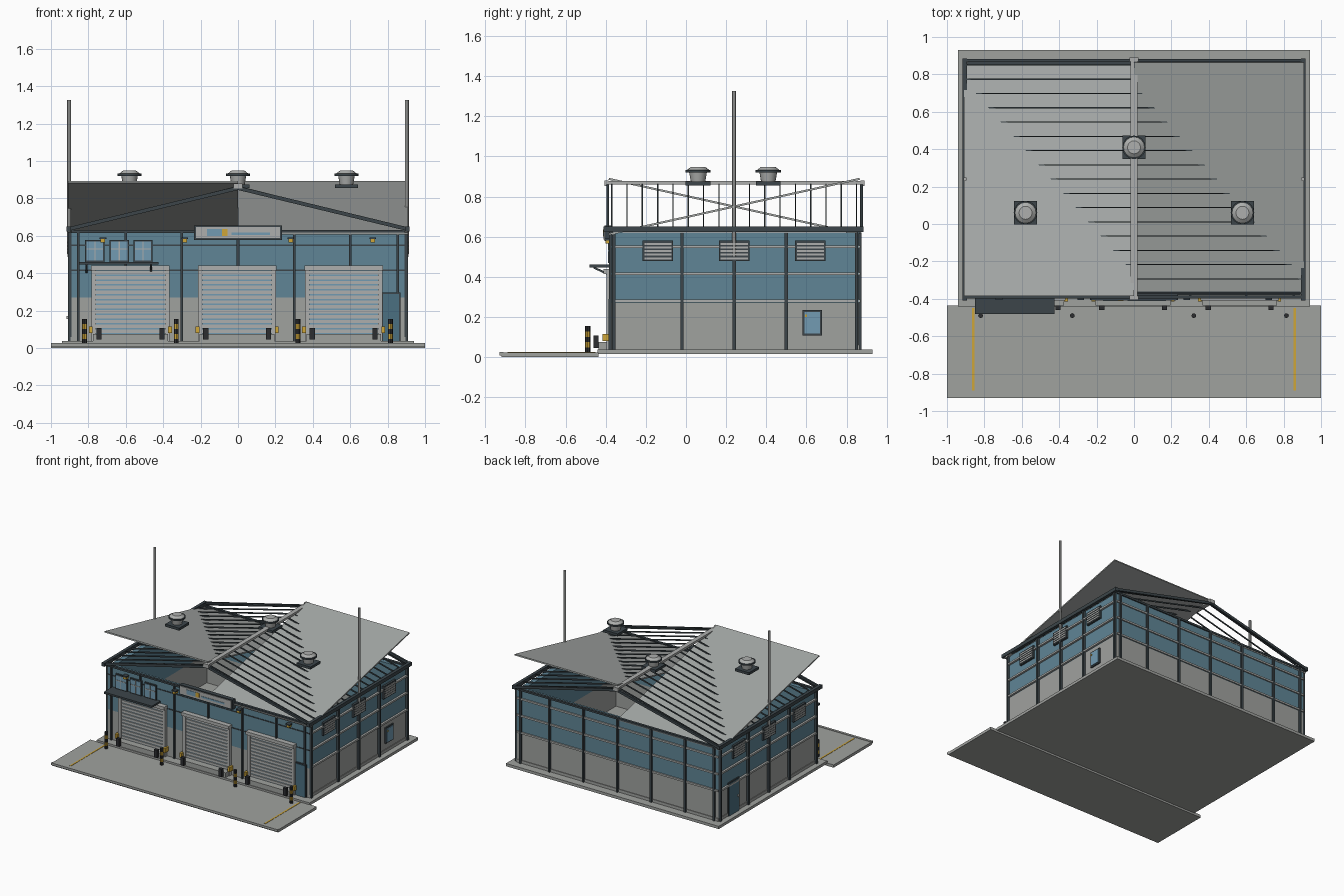
import bpy, bmesh
from mathutils import Matrix, Vector

cube = bpy.data.objects.get("Cube")
if cube:
    bpy.data.objects.remove(cube, do_unlink=True)


def material(name, r, g, b):
    m = bpy.data.materials.new(name)
    m.use_nodes = True
    m.diffuse_color = (r, g, b, 1)
    m.node_tree.nodes["Principled BSDF"].inputs["Base Color"].default_value = (r, g, b, 1)
    return m


CONCRETE = material("concrete grey", .35, .36, .345)
ROOF = material("roof grey", .38, .4, .39)
BLUE = material("wall blue", .115, .235, .305)
DOOR = material("door blue", .07, .16, .22)
DARK = material("dark steel", .045, .06, .068)
LIGHT = material("light metal", .42, .43, .42)
YELLOW = material("safety yellow", .62, .38, .04)
GLASS = material("window blue", .17, .33, .45)
BLACK = material("rubber black", .025, .027, .03)


class Part:
    """One object gathered from simple solids, each with its own material."""

    def __init__(self, name):
        self.name, self.bm, self.mats = name, bmesh.new(), []

    def paint(self, verts, mat):
        if mat not in self.mats:
            self.mats.append(mat)
        for f in {f for v in verts for f in v.link_faces}:
            f.material_index = self.mats.index(mat)

    def solid(self, matrix, mat):
        self.paint(bmesh.ops.create_cube(self.bm, size=1, matrix=matrix)["verts"], mat)

    def box(self, mat, x, y, z):
        """Box from (low, high) pairs."""
        lo, hi = Vector((x[0], y[0], z[0])), Vector((x[1], y[1], z[1]))
        self.solid(Matrix.Translation((lo + hi) / 2) @ Matrix.Diagonal((hi - lo).to_4d()), mat)

    def bar(self, mat, a, b, w, h):
        """Box running from a to b, w wide and h deep."""
        a, b = Vector(a), Vector(b)
        d = b - a
        turn = d.to_track_quat("X", "Z").to_matrix().to_4x4()
        self.solid(Matrix.Translation((a + b) / 2) @ turn @ Matrix.Diagonal((d.length, w, h, 1)), mat)

    def drum(self, mat, x, y, z, r1, r2, n=16):
        v = bmesh.ops.create_cone(self.bm, cap_ends=True, segments=n, radius1=r1, radius2=r2,
                                  depth=z[1] - z[0],
                                  matrix=Matrix.Translation((x, y, sum(z) / 2)))["verts"]
        self.paint(v, mat)

    def done(self, smooth=False):
        me = bpy.data.meshes.new(self.name)
        self.bm.to_mesh(me)
        self.bm.free()
        for m in self.mats:
            me.materials.append(m)
        ob = bpy.data.objects.new(self.name, me)
        bpy.context.collection.objects.link(ob)
        if smooth:
            bpy.ops.object.select_all(action="DESELECT")
            ob.select_set(True)
            bpy.context.view_layer.objects.active = ob
            bpy.ops.object.shade_smooth_by_angle()


def about(c, half):
    return (c - half, c + half)


WX, Y0, Y1, FLOOR, SPLIT, TOP = .89, -.37, .86, .037, .27, .62
MID = .24
SIDES = (-1, 1)

# Ground slabs and painted lanes
p = Part("floor_slab")
p.box(CONCRETE, about(0, .94), (-.44, .93), (.015, FLOOR))
p.done()
p = Part("loading_apron")
p.box(CONCRETE, about(0, 1), (-.92, -.435), (0, .022))
p.box(CONCRETE, about(0, 1), (-.93, -.91), (.008, .026))
for s in SIDES:
    p.box(YELLOW, about(s * .86, .006), (-.89, -.45), (.02, .024))
p.done()

# Hollow walls: concrete below, blue cladding above
for name, mat, z in (("lower_wall", CONCRETE, (FLOOR, SPLIT)), ("upper_wall", BLUE, (SPLIT, TOP))):
    p = Part(name)
    for y in ((Y0, Y0 + .04), (Y1 - .04, Y1)):
        p.box(mat, about(0, WX), y, z)
    for s in SIDES:
        p.box(mat, about(s * (WX - .02), .02), (Y0, Y1), z)
    p.done()

# Steel columns
p = Part("columns")
for s in SIDES:
    for y in (Y0 + .01, -.02, MID, .5, Y1 - .01):
        p.box(DARK, about(s * .898, .01), about(y, .008), (FLOOR, TOP))
for x in (-.855, -.6, -.3, 0, .3, .6, .855):
    p.box(DARK, about(x, .008), about(Y1 + .005, .01), (FLOOR, TOP))
    low = .44 if x in (-.6, 0, .6) else FLOOR
    p.box(DARK, about(x, .007), about(Y0 - .005, .008), (low, TOP))
p.done()

# Horizontal rails and plinth
p = Part("wall_rails")
for z in (.28, .415, .55):
    for s in SIDES:
        p.box(LIGHT, about(s * .895, .011), (Y0 + .01, Y1 - .01), about(z, .007))
    p.box(LIGHT, about(0, WX), about(Y1, .01), about(z, .007))
p.box(DARK, about(0, WX), about(Y0, .004), about(.55, .004))
p.box(DARK, about(0, WX), about(Y0, .004), about(.415, .004))
for s in SIDES:
    p.box(CONCRETE, about(s * WX, .005), (Y0, Y1), (FLOOR, .06))
p.box(CONCRETE, about(0, WX), about(Y1, .005), (FLOOR, .06))
p.done()

# Two roof sheets pitched opposite ways
for s, name in ((-1, "roof_sheet_right"), (1, "roof_sheet_left")):
    p = Part(name)
    p.bar(ROOF, (s * .455, -.385, MID + .51 - s * .138), (s * .455, .865, MID + .51 + s * .138), .91, .01)
    p.done()

# Roof seams following the gable pitch
p = Part("roof_seams")
count = 17
for i in range(count):
    y = -.37 + i * 1.22 / (count - 1)
    for s in SIDES:
        p.bar(DARK, (0, y, .862), (s * .9, y, .635), .006, .01)
p.done()

# Ridge, rakes and gutters
p = Part("ridge_cap")
p.box(LIGHT, about(0, .018), (-.395, .88), (.86, .878))
for y in (-.395, .88):
    p.box(LIGHT, about(0, .024), about(y, .01), (.852, .88))
p.done()
p = Part("roof_edges")
for s in SIDES:
    for y in (-.39, .875):
        p.bar(DARK, (0, y, .855), (s * .91, y, .635), .014, .02)
    p.box(DARK, about(s * .905, .012), (-.41, .885), (.622, .65))
for y in (Y0, Y1):
    p.box(DARK, about(0, WX), about(y, .01), (.615, .63))
p.done()

# Roof ventilators
p = Part("roof_ventilators")
for x, y in ((-.58, .06), (.58, .06), (0, .41)):
    p.box(DARK, about(x, .062), about(y, .062), (.855, .875))
    p.drum(LIGHT, x, y, (.875, .925), .036, .045)
    p.drum(DARK, x, y, (.92, .932), .063, .063)
    p.drum(LIGHT, x, y, (.932, .948), .056, .035)
p.done(smooth=True)

# Tall side pipes
p = Part("side_pipes")
for s in SIDES:
    p.drum(LIGHT, s * .903, MID, (.5, 1.325), .01, .01, 12)
p.done(smooth=True)

# Louvred side vents
p = Part("side_louvres")
for s in SIDES:
    for y in (-.14, MID, .62):
        p.box(DARK, about(s * .9, .008), about(y, .076), (.478, .58))
        for i in range(5):
            p.box(LIGHT, about(s * .906, .006), about(y, .068), about(.492 + i * .018, .005))
p.done()

# Roller doors with sills, bumpers and guards
for n, cx in enumerate((-.575, -.005, .565)):
    p = Part(f"roller_door_{n + 1}")
    p.box(GLASS, about(cx, .19), (-.38, Y0), (.07, .42))
    for i in range(13):
        p.box(LIGHT, about(cx, .185), (-.388, Y0), about(.09 + i * .026, .009))
    p.box(LIGHT, about(cx, .21), (-.41, Y0), (.415, .44))
    p.box(CONCRETE, about(cx, .2), (-.435, Y0), (FLOOR, .075))
    for s in SIDES:
        p.box(LIGHT, about(cx + s * .196, .012), (-.395, Y0), (FLOOR, .42))
        p.box(BLACK, about(cx + s * .168, .014), (-.46, -.435), (.045, .108))
        p.box(YELLOW, about(cx + s * .212, .01), (-.415, Y0), (.08, .115))
    p.done()

# Striped bollards
p = Part("bollards")
for x in (-.82, -.33, .32, .815):
    for i in range(5):
        z = .02 + i * .027
        p.drum(YELLOW if i % 2 else BLACK, x, -.49, (z, z + .027), .013, .013, 8)
p.done()

# Office windows and canopy
p = Part("office_windows")
for x in (-.765, -.635, -.508):
    p.box(DARK, about(x, .052), (-.382, Y0), (.46, .578))
    p.box(GLASS, about(x, .044), (-.386, Y0), (.468, .57))
    p.box(LIGHT, about(x, .003), (-.389, Y0), (.468, .57))
    p.box(LIGHT, about(x, .044), (-.389, Y0), about(.53, .003))
p.done()
p = Part("window_canopy")
p.box(DARK, (-.85, -.425), (-.48, Y0), (.446, .46))
for x in (-.81, -.465):
    p.bar(DARK, (x, -.46, .446), (x, Y0, .405), .01, .01)
p.done()

# Blank sign board with coloured patches
p = Part("sign_board")
p.box(DARK, about(0, .235), (-.405, Y0), (.578, .656))
p.box(LIGHT, about(0, .225), (-.41, Y0), (.587, .648))
p.box(GLASS, (-.165, -.085), (-.413, -.4), (.6, .635))
p.box(YELLOW, (-.085, -.055), (-.413, -.4), (.6, .635))
p.box(GLASS, (-.035, .17), (-.413, -.4), (.605, .618))
p.done()

# Wall lamps
p = Part("wall_lamps")
for x in (-.722, -.285, .282, .72):
    p.box(DARK, about(x, .018), (-.405, Y0), (.582, .592))
    p.box(YELLOW, about(x, .012), (-.402, Y0), (.565, .582))
p.done()

# Personnel doors and service hatch
p = Part("front_door")
p.box(DARK, (.768, .868), (-.38, Y0), (FLOOR, .298))
p.box(DOOR, (.776, .86), (-.385, Y0), (FLOOR, .29))
p.done()
p = Part("side_door")
p.box(DARK, (-.898, -WX), (.61, .75), (FLOOR, .3))
p.box(DOOR, (-.903, -WX), (.62, .74), (FLOOR, .29))
p.box(LIGHT, (-.918, -.9), (.63, .64), (.155, .17))
p.done()
p = Part("service_hatch")
p.box(DARK, (WX, .9), (.58, .678), (.108, .235))
p.box(GLASS, (WX, .905), (.59, .668), (.118, .225))
p.box(YELLOW, (WX, .91), (.592, .602), (.2, .212))
p.done()
